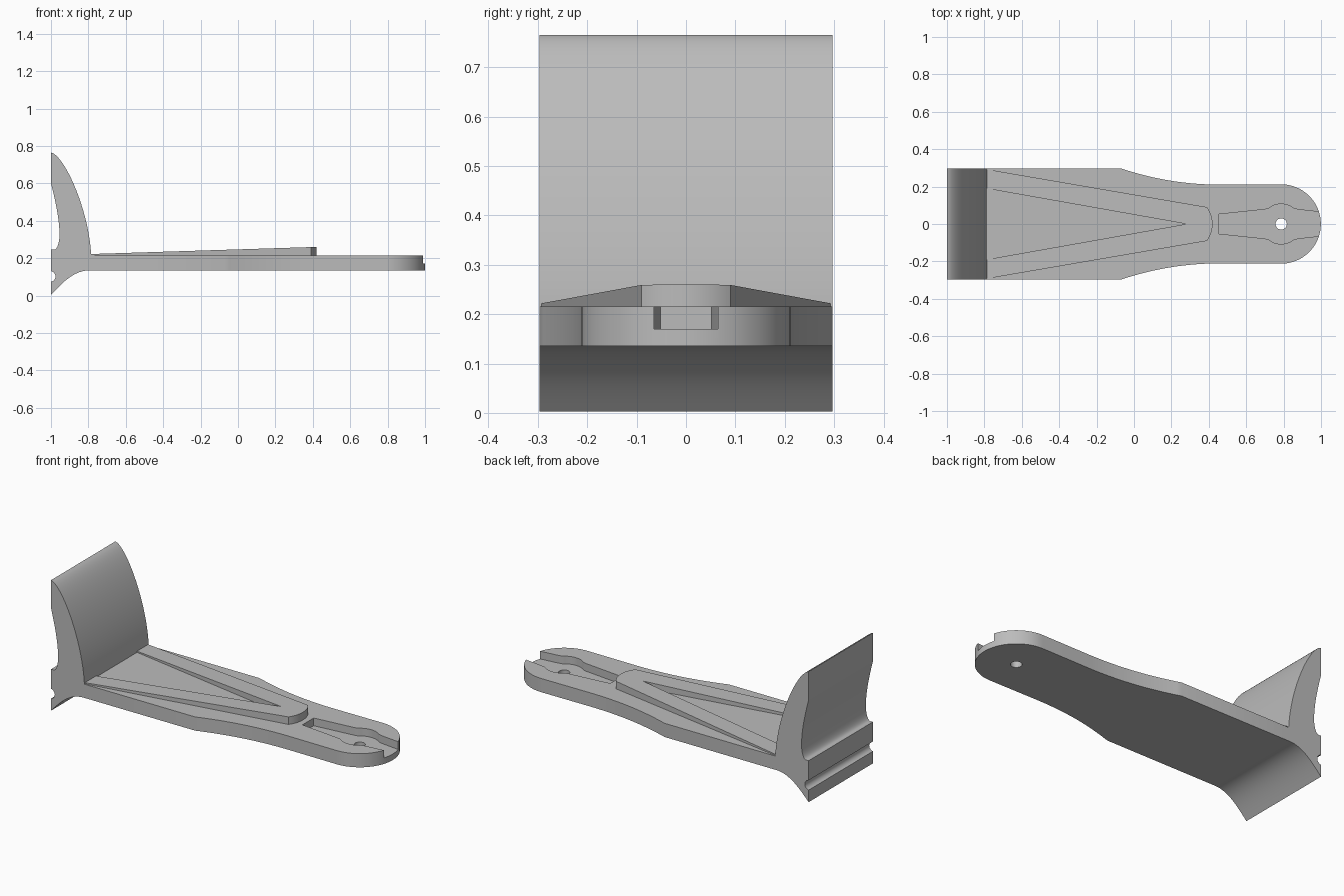
import bpy, bmesh, math
from mathutils import Vector
from mathutils.geometry import interpolate_bezier

cube = bpy.data.objects.get("Cube")
if cube:
    bpy.data.objects.remove(cube, do_unlink=True)

HALF_WIDTH = 0.297
PLATE_LOW, PLATE_TOP = 0.135, 0.215
HEEL_X = -0.785      # where the upright meets the plate
ROUND_X = 0.787      # centre of the rounded end and its hole

grey = bpy.data.materials.new("plain grey")
grey.use_nodes = True
grey.diffuse_color = (0.5, 0.5, 0.5, 1)
grey.node_tree.nodes["Principled BSDF"].inputs["Base Color"].default_value = (0.5, 0.5, 0.5, 1)


def bezier(a, b, c, d, count=20):
    pts = interpolate_bezier(*[Vector((*p, 0)) for p in (a, b, c, d)], count)
    return [(p.x, p.y) for p in pts]


def arc(cx, cy, radius, start, end, count=24):
    angles = [math.radians(start + (end - start) * i / count) for i in range(count + 1)]
    return [(cx + radius * math.cos(t), cy + radius * math.sin(t)) for t in angles]


def mirrored(half):
    """Close a half outline (y >= 0) by mirroring it across y = 0."""
    return half + [(x, -y) for x, y in reversed(half) if abs(y) > 1e-5]


def prism(name, outline, bottom, top):
    """Join two rings made by placing each outline point in space."""
    bm = bmesh.new()
    low = [bm.verts.new(bottom(*p)) for p in outline]
    high = [bm.verts.new(top(*p)) for p in outline]
    bm.faces.new(low)
    bm.faces.new(high)
    for i in range(len(low)):
        j = (i + 1) % len(low)
        bm.faces.new((low[i], low[j], high[j], high[i]))
    bmesh.ops.recalc_face_normals(bm, faces=bm.faces)
    mesh = bpy.data.meshes.new(name)
    bm.to_mesh(mesh)
    bm.free()
    mesh.materials.append(grey)
    obj = bpy.data.objects.new(name, mesh)
    bpy.context.collection.objects.link(obj)
    return obj


def slab(name, outline, z0, z1):
    return prism(name, outline, lambda x, y: (x, y, z0), lambda x, y: (x, y, z1))


def select_only(obj):
    bpy.ops.object.select_all(action='DESELECT')
    obj.select_set(True)
    bpy.context.view_layer.objects.active = obj


def carve(obj, cutter):
    select_only(obj)
    mod = obj.modifiers.new("cut", 'BOOLEAN')
    mod.operation, mod.solver, mod.object = 'DIFFERENCE', 'EXACT', cutter
    bpy.ops.object.modifier_apply(modifier=mod.name)
    bpy.data.objects.remove(cutter, do_unlink=True)


# Curved upright with hooked back and grooved foot, extruded across y
profile = bezier((-1, 0.765), (-0.93, 0.75), (-0.80, 0.47), (HEEL_X, 0.22))
profile += bezier((HEEL_X, PLATE_LOW), (-0.87, 0.137), (-0.93, 0.08), (-1, 0.003))
profile += arc(-1.005, 0.102, 0.029, -80, 80, 14)
profile += [(-1, 0.245)]
profile += bezier((-0.982, 0.245), (-0.965, 0.25), (-0.957, 0.28), (-0.954, 0.32), 10)
profile += bezier((-0.954, 0.32), (-0.955, 0.42), (-0.98, 0.52), (-1, 0.6))[1:]
upright = prism("upright", profile,
                lambda x, z: (x, -HALF_WIDTH, z), lambda x, z: (x, HALF_WIDTH, z))

# Long plate that narrows to a rounded end
half = [(HEEL_X, HALF_WIDTH)]
half += bezier((-0.07, HALF_WIDTH), (0.09, 0.245), (0.25, 0.212), (0.46, 0.21))
half += arc(ROUND_X, 0, 0.212, 90, 0)
plate = slab("plate", mirrored(half), PLATE_LOW, PLATE_TOP)

# Channel with a round bulge, open at the tip, and a through hole
half = [(0.453, 0.052), (0.70, 0.078)]
half += arc(ROUND_X, 0, 0.107, 130, 50, 12)
half += [(0.88, 0.077), (1.05, 0.058)]
carve(plate, slab("channel_cutter", mirrored(half), 0.17, 0.3))
carve(plate, slab("hole_cutter", arc(ROUND_X, 0, 0.03, 0, 348.75, 31), 0.05, 0.3))

# V-shaped rib with a rounded nose, rising toward the nose
nose = arc(0.27, 0, 0.15, 37, 0, 10)
half = [(0.28, 0), (-0.79, 0.19), (-0.79, 0.293)] + nose
rib_outline = half + [(x, -y) for x, y in reversed(half[1:-1])]
rib = prism("rib", rib_outline, lambda x, y: (x, y, PLATE_TOP),
            lambda x, y: (x, y, 0.222 + 0.038 * (x - HEEL_X) / (0.42 - HEEL_X)))

for part in (upright, plate, rib):
    select_only(part)
    bpy.ops.object.shade_smooth_by_angle(angle=math.radians(30))
